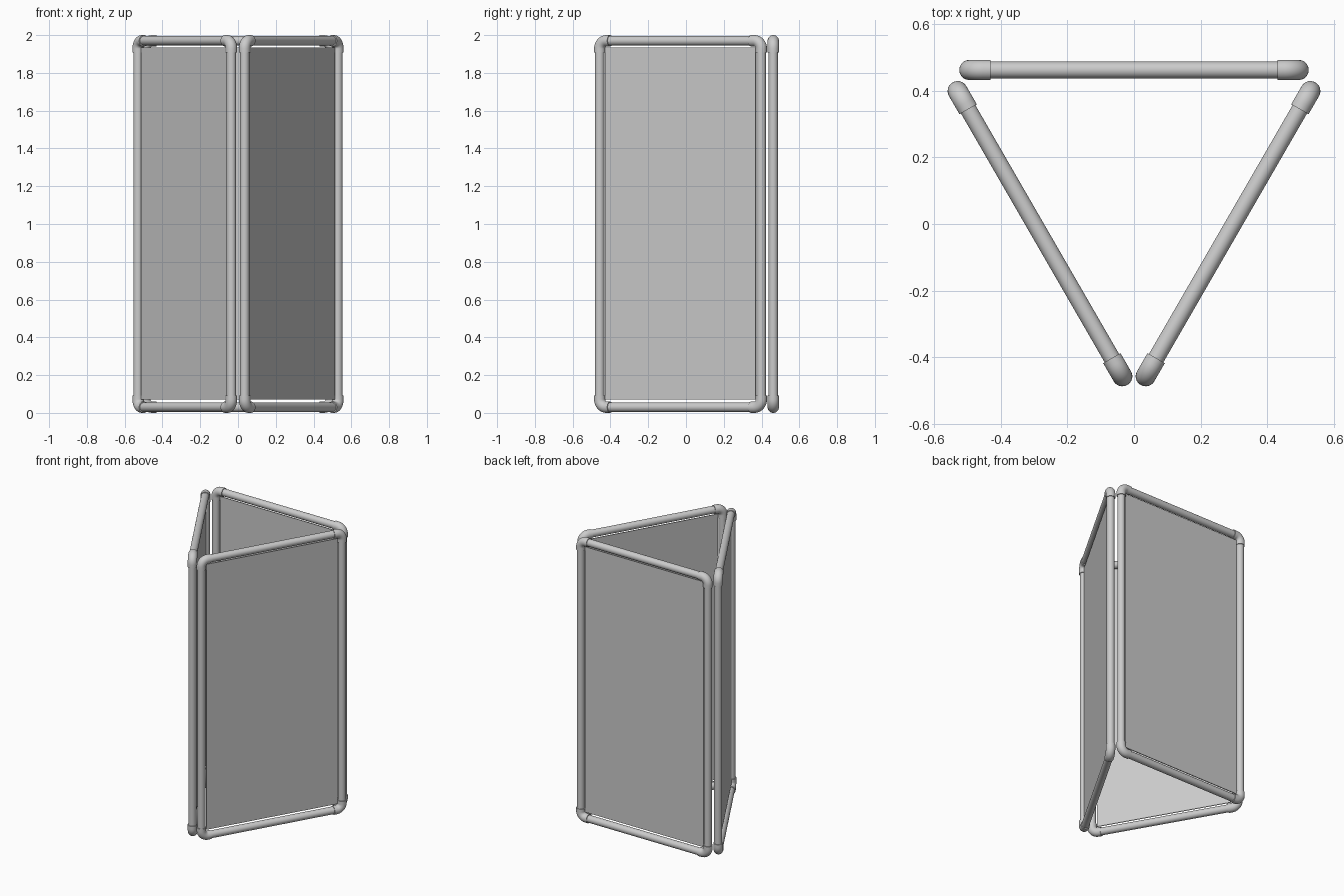
import bpy, bmesh, math
from mathutils import Vector

if "Cube" in bpy.data.objects:
    bpy.data.objects.remove(bpy.data.objects["Cube"])

HALF = 0.494            # pipe centre line, half width of a frame
Z0, Z1 = 0.03, 1.97     # pipe centre line, bottom and top
PIPE_R, FIT_R = 0.025, 0.03
BEND, LEG = 0.042, 0.063
SIDES = 32


def finish(bm, name):
    bmesh.ops.recalc_face_normals(bm, faces=bm.faces[:])
    me = bpy.data.meshes.new(name)
    bm.to_mesh(me)
    bm.free()
    ob = bpy.data.objects.new(name, me)
    bpy.context.collection.objects.link(ob)
    bpy.context.view_layer.objects.active = ob
    ob.select_set(True)
    bpy.ops.object.shade_smooth_by_angle(angle=math.radians(35))
    ob.select_set(False)
    return ob


def sweep(bm, points, radius):
    """Round tube with flat ends along a path lying in the XZ plane."""
    pts = [Vector((x, 0, z)) for x, z in points]
    rings = []
    for i, p in enumerate(pts):
        t = (pts[min(i + 1, len(pts) - 1)] - pts[max(i - 1, 0)]).normalized()
        n = Vector((-t.z, 0, t.x))
        rings.append([bm.verts.new(p + radius * (n * math.cos(a) + Vector((0, math.sin(a), 0))))
                      for a in (2 * math.pi * k / SIDES for k in range(SIDES))])
    for r, s in zip(rings, rings[1:]):
        for k in range(SIDES):
            m = (k + 1) % SIDES
            bm.faces.new((r[k], r[m], s[m], s[k]))
    bm.faces.new(rings[0])
    bm.faces.new(rings[-1])


def build_frame(label, loc, angle):
    parts = []

    # straight pipes, ends hidden inside the elbows
    bm = bmesh.new()
    for s in (-1, 1):
        sweep(bm, [(s * HALF, Z0 + 0.05), (s * HALF, Z1 - 0.05)], PIPE_R)
    for z in (Z0, Z1):
        sweep(bm, [(-HALF + 0.05, z), (HALF - 0.05, z)], PIPE_R)
    parts.append(finish(bm, label + "_frame_pipes"))

    # four corner elbows
    bm = bmesh.new()
    path = [(LEG, 0)]
    for i in range(11):
        a = math.radians(90 * i / 10)
        path.append((BEND - BEND * math.sin(a), BEND - BEND * math.cos(a)))
    path.append((0, LEG))
    for sx in (-1, 1):
        for zc, sz in ((Z0, 1), (Z1, -1)):
            sweep(bm, [(sx * (HALF - u), zc + sz * v) for u, v in path], FIT_R)
    parts.append(finish(bm, label + "_corner_elbows"))

    # thin sheet inside the frame
    bm = bmesh.new()
    bmesh.ops.create_cube(bm, size=1)
    for v in bm.verts:
        v.co = Vector((v.co.x * 0.92, v.co.y * 0.006, v.co.z * 1.865 + 1.0025))
    parts.append(finish(bm, label + "_screen_panel"))

    for ob in parts:
        ob.location = (loc[0], loc[1], 0)
        ob.rotation_euler.z = math.radians(angle)


# three screens standing in a triangle
build_frame("back", (0, 0.462), 0)
build_frame("right", (0.282, -0.029), 60)
build_frame("left", (-0.282, -0.029), -60)
